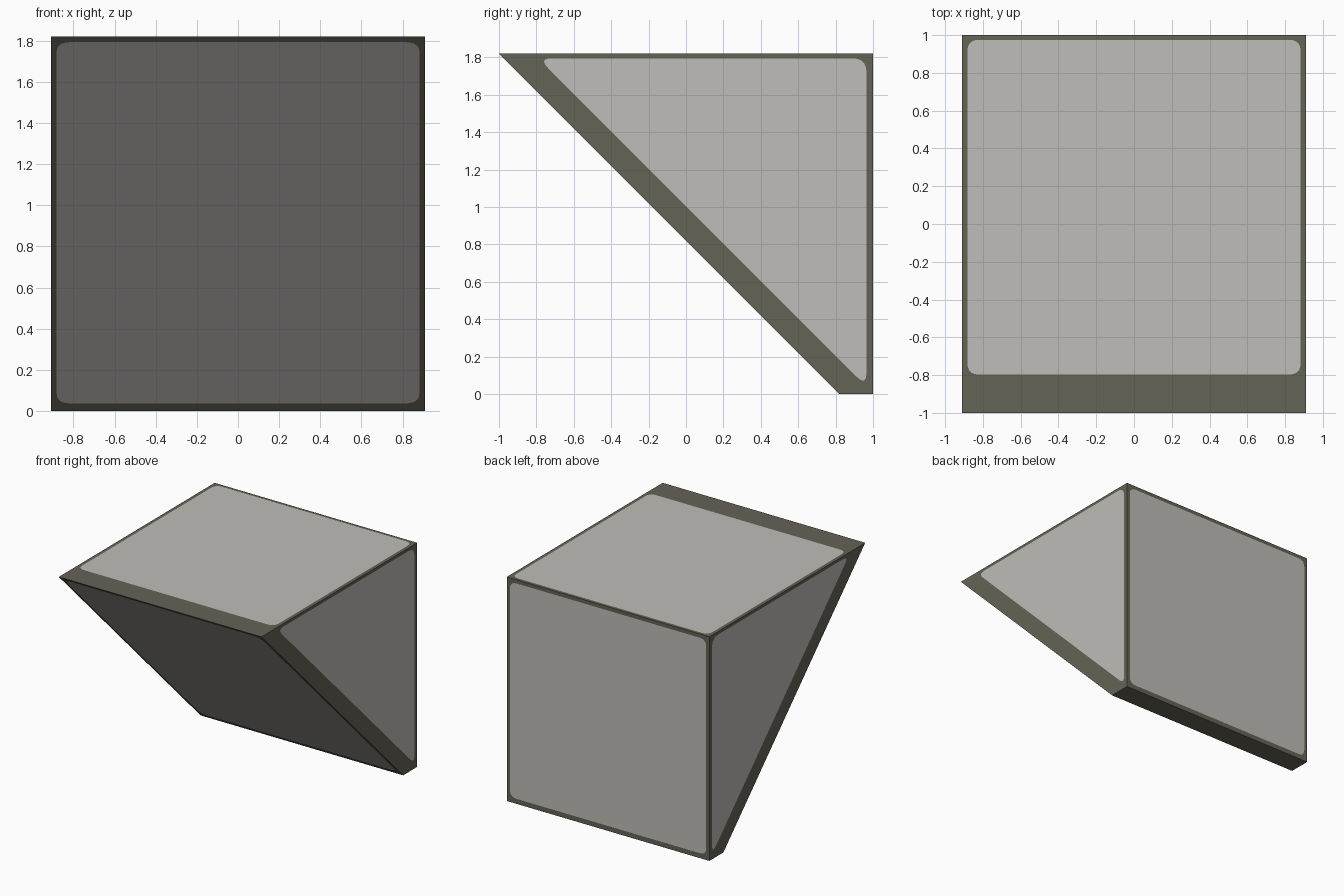
import bpy, bmesh
from mathutils import Vector

if "Cube" in bpy.data.objects:
    bpy.data.objects.remove(bpy.data.objects["Cube"])

W, H, LIP = 0.91, 1.82, 0.82   # half width, height, y of the lower front edge


def material(name, rgb):
    m = bpy.data.materials.new(name)
    m.diffuse_color = (*rgb, 1)
    m.use_nodes = True
    m.node_tree.nodes["Principled BSDF"].inputs["Base Color"].default_value = m.diffuse_color
    return m


def rounded(corners, r, steps=5):
    """Polygon with its corners replaced by small curves."""
    pts = [Vector(c) for c in corners]
    out = []
    for i, c in enumerate(pts):
        a = c + (pts[i - 1] - c).normalized() * r
        b = c + (pts[(i + 1) % len(pts)] - c).normalized() * r
        for k in range(steps + 1):
            t = k / steps
            out.append(a * (1 - t) ** 2 + c * 2 * t * (1 - t) + b * t * t)
    return out


bm = bmesh.new()


def loop(points):
    vs = [bm.verts.new(p) for p in points]
    return vs, [bm.edges.new((v, vs[(i + 1) % len(vs)])) for i, v in enumerate(vs)]


def panelled_side(outer, inner, r, normal):
    """A flat side: dark border with a pale rounded panel cut into it."""
    _, outer_edges = loop(outer)
    panel_verts, inner_edges = loop(rounded(inner, r))
    res = bmesh.ops.triangle_fill(bm, use_beauty=True, use_dissolve=False,
                                  edges=outer_edges + inner_edges, normal=normal)
    for g in res["geom"]:
        if isinstance(g, bmesh.types.BMFace):
            g.material_index = 0
    bm.faces.new(panel_verts).material_index = 1


def rect(x, lo, hi):
    """Four corners spanning -x..x between two (y, z) points."""
    return [(-x, *lo), (x, *lo), (x, *hi), (-x, *hi)]


# Triangular left and right sides with a blunted lower tip
for s in (-1, 1):
    panelled_side([(s * W, -1, H), (s * W, 1, H), (s * W, 1, 0), (s * W, LIP, 0)],
                  [(s * W, -0.79, 1.795), (s * W, 0.965, 1.795), (s * W, 0.965, 0.04)],
                  0.075, (s, 0, 0))

# Top, back and sloping front
panelled_side(rect(W, (-1, H), (1, H)), rect(0.882, (-0.797, H), (0.975, H)),
              0.06, (0, 0, 1))
panelled_side(rect(W, (1, 0), (1, H)), rect(0.882, (1, 0.04), (1, 1.79)),
              0.06, (0, 1, 0))
panelled_side(rect(W, (LIP, 0), (-1, H)),
              rect(0.882, (LIP - 0.037, 0.037), (LIP - 1.793, 1.793)),
              0.07, (0, -0.707, -0.707))

# Narrow underside
bm.faces.new(loop(rect(W, (LIP, 0), (1, 0)))[0])

bmesh.ops.remove_doubles(bm, verts=bm.verts, dist=1e-5)
bmesh.ops.recalc_face_normals(bm, faces=bm.faces)

mesh = bpy.data.meshes.new("wedge_block")
bm.to_mesh(mesh)
bm.free()
mesh.materials.append(material("dark olive border", (0.130, 0.125, 0.093)))
mesh.materials.append(material("pale grey panel", (0.522, 0.508, 0.479)))
bpy.context.collection.objects.link(bpy.data.objects.new("wedge_block", mesh))
